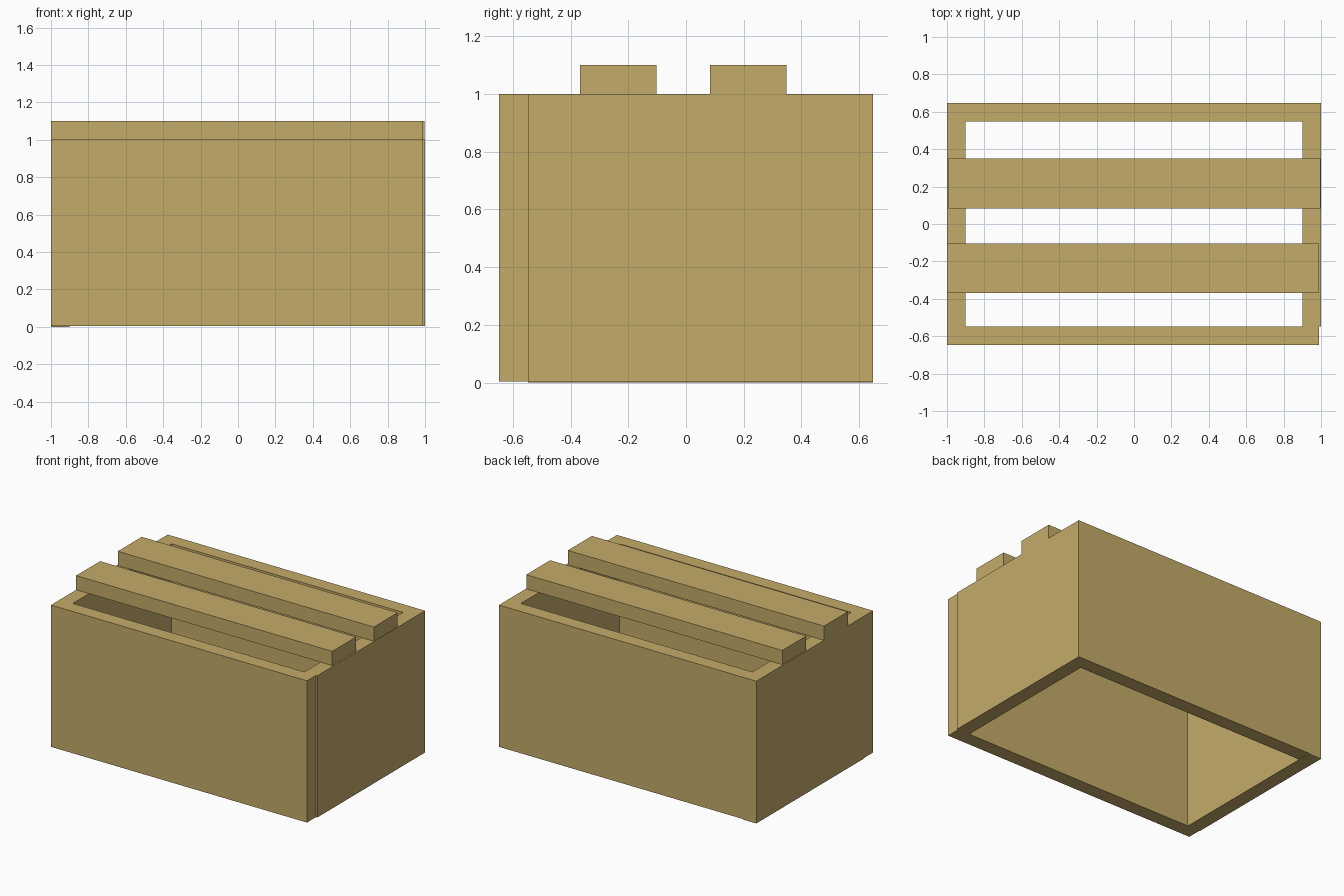
import bpy
import bmesh

if "Cube" in bpy.data.objects:
    bpy.data.objects.remove(bpy.data.objects["Cube"])

wood = bpy.data.materials.new("wood")
wood.diffuse_color = (0.55, 0.41, 0.14, 1.0)
wood.use_nodes = True
wood.node_tree.nodes["Principled BSDF"].inputs["Base Color"].default_value = wood.diffuse_color


def board(name, x, y, z):
    """Plain rectangular board spanning the given (min, max) ranges."""
    bm = bmesh.new()
    bmesh.ops.create_cube(bm, size=1.0)
    for v in bm.verts:
        v.co = [r[0] if c < 0 else r[1] for c, r in zip(v.co, (x, y, z))]
    mesh = bpy.data.meshes.new(name)
    bm.to_mesh(mesh)
    bm.free()
    mesh.materials.append(wood)
    obj = bpy.data.objects.new(name, mesh)
    bpy.context.collection.objects.link(obj)
    return obj


T = 0.10      # wall thickness
Y = 0.648     # half depth
WALL_Z = (0.004, 1.0)

# Four walls around an open top and bottom
board("front_wall", (-1.0, 0.99), (-Y, -Y + T), WALL_Z)
board("back_wall", (-1.0 + T, 1.0 - T), (Y - T, Y), WALL_Z)
board("left_wall", (-1.0, -1.0 + T), (-Y + T, Y), (0.0, 1.0))
board("right_wall", (1.0 - T, 1.0), (-Y + T, Y), WALL_Z)

# Two slats laid across the top
for name, x, y0 in (("front_slat", (-1.0, 0.99), -0.368),
                    ("back_slat", (-0.993, 0.997), 0.084)):
    board(name, x, (y0, y0 + 0.265), (1.0, 1.1))
